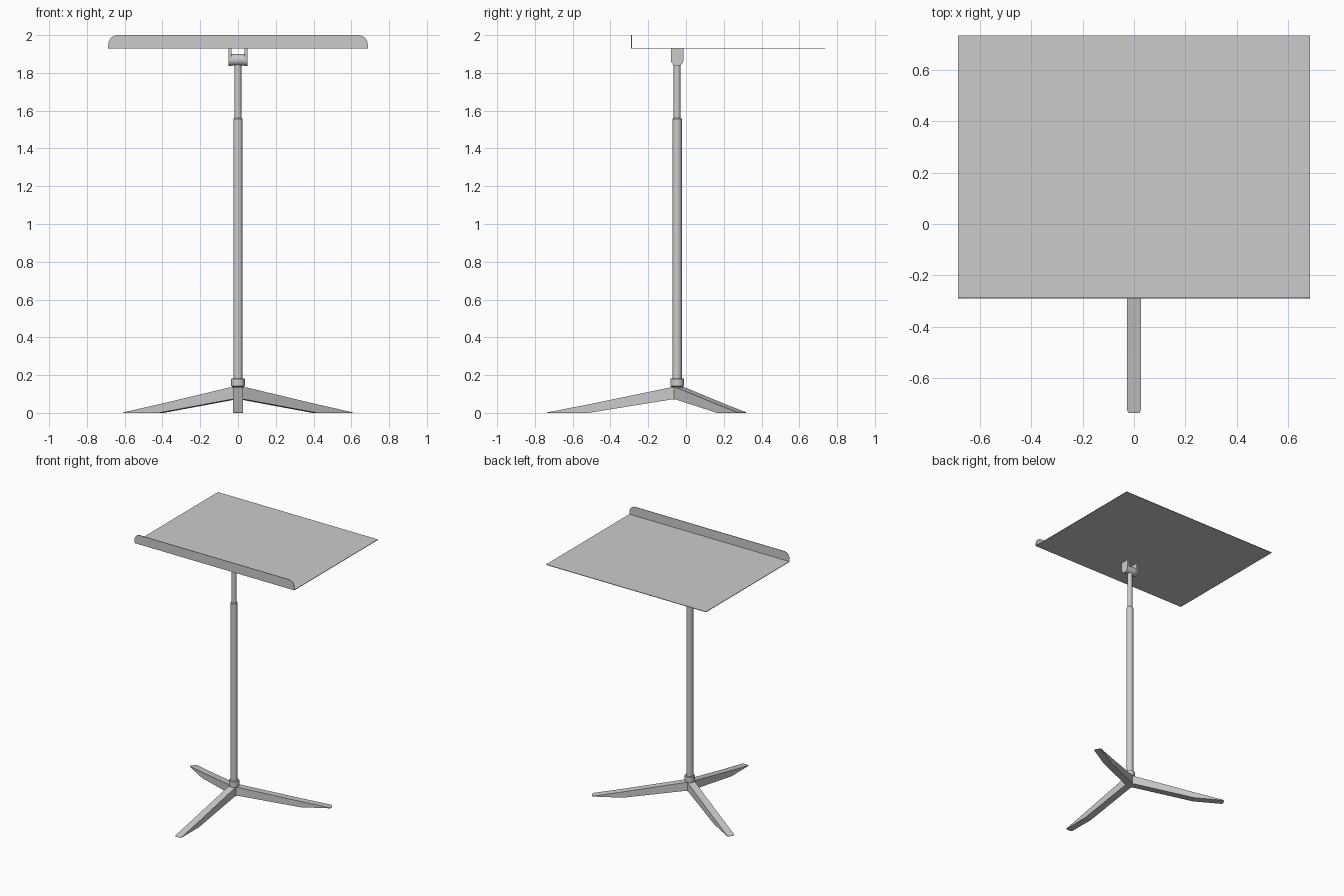
import bpy, bmesh
from math import pi, sin, cos, radians
from mathutils import Matrix, Vector

if "Cube" in bpy.data.objects:
    bpy.data.objects.remove(bpy.data.objects["Cube"])

PY = -0.047  # pole axis in y


def finish(name, bm, smooth=False):
    bmesh.ops.recalc_face_normals(bm, faces=bm.faces[:])
    me = bpy.data.meshes.new(name)
    bm.to_mesh(me)
    bm.free()
    ob = bpy.data.objects.new(name, me)
    bpy.context.collection.objects.link(ob)
    if smooth:
        bpy.ops.object.select_all(action='DESELECT')
        ob.select_set(True)
        bpy.context.view_layer.objects.active = ob
        bpy.ops.object.shade_smooth_by_angle(angle=radians(35))
    return ob


def lathe(name, profile, segs=32):
    """Closed solid of revolution about the pole axis."""
    bm = bmesh.new()
    rings = [[bm.verts.new((r * cos(2 * pi * i / segs), PY + r * sin(2 * pi * i / segs), z))
              for i in range(segs)] for r, z in profile]
    for a, b in zip(rings, rings[1:]):
        for i in range(segs):
            j = (i + 1) % segs
            bm.faces.new((a[i], a[j], b[j], b[i]))
    bm.faces.new(rings[0])
    bm.faces.new(rings[-1])
    return finish(name, bm, True)


def prism(name, points, depth, smooth=False):
    """Extrude a planar outline along the depth vector."""
    bm = bmesh.new()
    f = bm.faces.new([bm.verts.new(p) for p in points])
    ext = bmesh.ops.extrude_face_region(bm, geom=[f])
    bmesh.ops.translate(bm, vec=Vector(depth),
                        verts=[v for v in ext['geom'] if isinstance(v, bmesh.types.BMVert)])
    return finish(name, bm, smooth)


# telescoping pole and base collar
lathe("base_collar", [(0.03, 0.07), (0.03, 0.138), (0.036, 0.142), (0.036, 0.18), (0.034, 0.182)])
lathe("lower_pole", [(0.025, 0.17), (0.025, 1.556), (0.022, 1.56)])
lathe("upper_pole", [(0.018, 1.54), (0.018, 1.86)])

# three tapering legs: radius, top z, bottom z, half width
sections = [(0.0, 0.137, 0.07, 0.027), (0.035, 0.135, 0.07, 0.027),
            (0.47, 0.045, 0.0, 0.027), (0.68, 0.004, 0.0, 0.027), (0.69, 0.002, 0.0, 0.021)]
for name, deg in (("front_leg", -90), ("right_leg", 30), ("left_leg", 150)):
    bm = bmesh.new()
    rings = [[bm.verts.new(p) for p in ((r, -w, b), (r, w, b), (r, w, t), (r, -w, t))]
             for r, t, b, w in sections]
    for a, b in zip(rings, rings[1:]):
        for i in range(4):
            j = (i + 1) % 4
            bm.faces.new((a[i], a[j], b[j], b[i]))
    bm.faces.new(rings[0])
    bm.faces.new(rings[-1])
    bm.transform(Matrix.Translation((0, PY, 0)) @ Matrix.Rotation(radians(deg), 4, 'Z'))
    finish(name, bm)

# tilt hinge: cross barrel between two round-bottomed cheeks
bm = bmesh.new()
bmesh.ops.create_cone(bm, cap_ends=True, segments=32, radius1=0.031, radius2=0.031, depth=0.08,
                      matrix=Matrix.Translation((0, PY, 1.869)) @ Matrix.Rotation(pi / 2, 4, 'Y'))
finish("hinge_barrel", bm, True)
for name, x in (("left_hinge_cheek", -0.05), ("right_hinge_cheek", 0.035)):
    arc = [(x, PY + 0.033 * cos(t), 1.869 + 0.033 * sin(t))
           for t in (pi + pi * i / 16 for i in range(17))]
    prism(name, [(x, PY - 0.033, 1.929)] + arc + [(x, PY + 0.033, 1.929)], (0.015, 0, 0), True)

# sheet desk and front lip with rounded upper corners
prism("desk", [(-0.687, -0.288, 1.928), (0.687, -0.288, 1.928),
               (0.687, 0.735, 1.928), (-0.687, 0.735, 1.928)], (0, 0, 0.004))
corner = [(0.637 + 0.05 * cos(t), 1.95 + 0.05 * sin(t)) for t in (pi / 2 * i / 10 for i in range(11))]
outline = [(0.687, 1.928)] + corner + [(-x, z) for x, z in reversed(corner)] + [(-0.687, 1.928)]
prism("front_lip", [(x, -0.29, z) for x, z in outline], (0, 0.004, 0), True)
